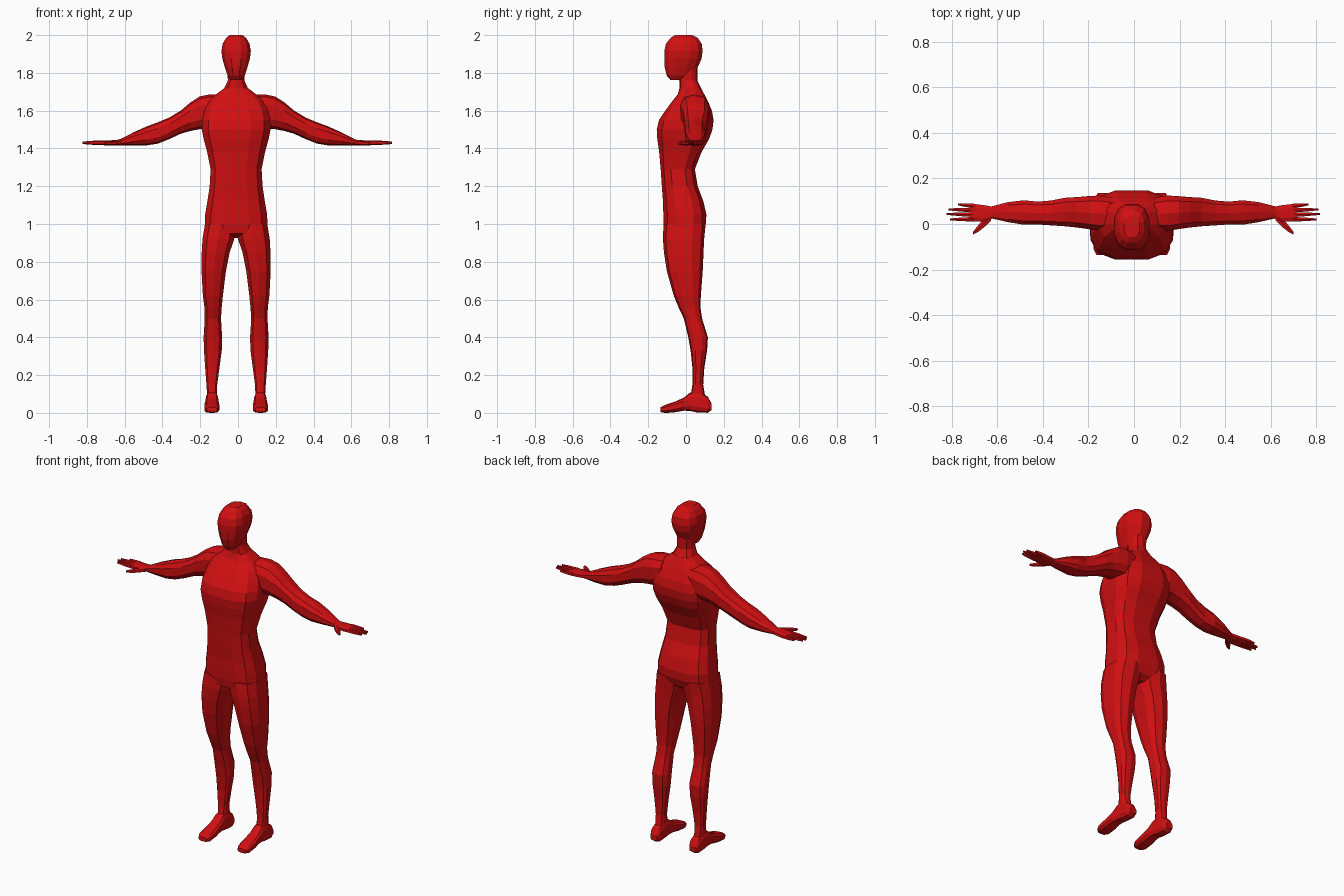
import bpy, bmesh, math

BODY_X = -0.010   # body axis
ARM_X = -0.003    # arm span axis

skin = bpy.data.materials.new("red")
skin.diffuse_color = (0.64, 0.005, 0.006, 1)


def loft(name, axis, rings, sides=12, power=2.7, side=1, shift=BODY_X):
    """Skin rounded-box rings (position, a_min, a_max, b_min, b_max) along an axis."""
    bm = bmesh.new()
    angles = [2 * math.pi * (i + 0.5) / sides for i in range(sides)]
    shape = lambda v: math.copysign(abs(v) ** (2 / power), v)
    peak = max(shape(math.cos(t)) for t in angles)
    loops = []
    for p, a0, a1, b0, b1 in rings:
        loop = []
        for t in angles:
            a = (a0 + a1) / 2 + (a1 - a0) / 2 * shape(math.cos(t)) / peak
            b = (b0 + b1) / 2 + (b1 - b0) / 2 * shape(math.sin(t)) / peak
            x, y, z = {"x": (p, a, b), "y": (a, p, b), "z": (a, b, p)}[axis]
            loop.append(bm.verts.new((x * side + shift, y, z)))
        loops.append(loop)
    for lo, hi in zip(loops, loops[1:]):
        for i in range(sides):
            j = (i + 1) % sides
            bm.faces.new((lo[i], lo[j], hi[j], hi[i]))
    bm.faces.new(loops[0])
    bm.faces.new(loops[-1])
    bmesh.ops.recalc_face_normals(bm, faces=bm.faces)
    mesh = bpy.data.meshes.new(name)
    bm.to_mesh(mesh)
    bm.free()
    mesh.materials.append(skin)
    obj = bpy.data.objects.new(name, mesh)
    bpy.context.collection.objects.link(obj)
    return obj


def upright(name, rows, **kw):
    """Symmetric loft along z from (z, half_width, y_front, y_back)."""
    return loft(name, "z", [(z, -w, w, f, b) for z, w, f, b in rows], **kw)


# Torso from crotch to shoulders
upright("torso", [
    (0.925, 0.03, -0.05, 0.05), (0.95, 0.135, -0.11, 0.085),
    (1.00, 0.166, -0.118, 0.105), (1.05, 0.164, -0.12, 0.108),
    (1.12, 0.152, -0.122, 0.092), (1.20, 0.140, -0.128, 0.062),
    (1.29, 0.135, -0.134, 0.047), (1.38, 0.153, -0.142, 0.082),
    (1.45, 0.172, -0.152, 0.122), (1.50, 0.182, -0.155, 0.140),
    (1.55, 0.180, -0.143, 0.146), (1.60, 0.168, -0.110, 0.137),
    (1.65, 0.145, -0.073, 0.115), (1.685, 0.108, -0.045, 0.098),
    (1.72, 0.062, -0.032, 0.078)], power=3)

# Neck and head
upright("neck", [(1.67, 0.10, -0.04, 0.10), (1.72, 0.062, -0.033, 0.078),
                 (1.76, 0.044, -0.034, 0.058), (1.84, 0.046, -0.035, 0.06)], sides=10)
upright("head", [
    (1.762, 0.028, -0.082, -0.03), (1.785, 0.045, -0.102, 0.035),
    (1.83, 0.060, -0.113, 0.062), (1.875, 0.073, -0.115, 0.082),
    (1.915, 0.078, -0.115, 0.088), (1.955, 0.071, -0.106, 0.083),
    (1.985, 0.053, -0.082, 0.062), (2.00, 0.034, -0.058, 0.032)], sides=12, power=2.5)

for label, s in (("left", 1), ("right", -1)):
    # Leg from hip to ankle
    loft(label + "_leg", "z", [
        (0.03, 0.098, 0.157, 0.03, 0.115), (0.10, 0.102, 0.154, 0.028, 0.098),
        (0.15, 0.100, 0.157, 0.035, 0.090), (0.24, 0.088, 0.164, 0.035, 0.096),
        (0.33, 0.076, 0.170, 0.026, 0.110), (0.40, 0.074, 0.172, 0.014, 0.114),
        (0.50, 0.080, 0.166, -0.010, 0.083), (0.56, 0.076, 0.168, -0.038, 0.074),
        (0.62, 0.070, 0.176, -0.062, 0.076), (0.75, 0.054, 0.183, -0.098, 0.085),
        (0.85, 0.034, 0.182, -0.113, 0.089), (0.92, 0.010, 0.178, -0.118, 0.092),
        (1.00, 0.004, 0.165, -0.115, 0.10)], sides=10, side=s)

    # Foot, heel to toe
    loft(label + "_foot", "y", [
        (0.135, 0.106, 0.150, 0.015, 0.050), (0.115, 0.098, 0.158, 0.002, 0.085),
        (0.06, 0.097, 0.159, 0.004, 0.115), (0.02, 0.095, 0.160, 0.012, 0.105),
        (-0.01, 0.093, 0.163, 0.013, 0.080), (-0.06, 0.089, 0.168, 0.004, 0.058),
        (-0.11, 0.090, 0.168, 0.000, 0.042), (-0.135, 0.102, 0.155, 0.005, 0.030)],
        sides=10, power=3, side=s)

    # Arm from shoulder to wrist
    loft(label + "_arm", "x", [
        (0.09, -0.03, 0.115, 1.53, 1.682), (0.15, -0.03, 0.125, 1.51, 1.682),
        (0.20, -0.022, 0.122, 1.505, 1.672), (0.25, -0.015, 0.118, 1.495, 1.640),
        (0.30, -0.010, 0.115, 1.48, 1.598), (0.36, -0.006, 0.103, 1.452, 1.562),
        (0.42, -0.002, 0.098, 1.428, 1.537), (0.48, -0.003, 0.104, 1.418, 1.515),
        (0.55, 0.008, 0.096, 1.417, 1.484), (0.62, 0.024, 0.078, 1.417, 1.449),
        (0.64, 0.026, 0.076, 1.417, 1.444)], sides=10, side=s, shift=ARM_X)

    # Palm
    loft(label + "_palm", "x", [
        (0.61, 0.028, 0.074, 1.420, 1.447), (0.65, 0.010, 0.082, 1.416, 1.444),
        (0.70, 0.012, 0.088, 1.416, 1.442), (0.718, 0.016, 0.088, 1.419, 1.440)],
        sides=8, power=3, side=s, shift=ARM_X)

    # Four fingers: root y, tip y, tip x
    for i, (y0, y1, tip) in enumerate([(0.021, 0.020, 0.805), (0.041, 0.044, 0.819),
                                       (0.061, 0.064, 0.812), (0.079, 0.086, 0.770)]):
        mid = (0.70 + tip) / 2
        loft(f"{label}_finger_{i + 1}", "x", [
            (0.70, y0 - 0.010, y0 + 0.010, 1.419, 1.441),
            (mid, (y0 + y1) / 2 - 0.008, (y0 + y1) / 2 + 0.008, 1.420, 1.440),
            (tip, y1 - 0.004, y1 + 0.004, 1.424, 1.436)],
            sides=6, side=s, shift=ARM_X)

    # Thumb
    loft(label + "_thumb", "x", [
        (0.625, 0.015, 0.045, 1.420, 1.442), (0.65, -0.010, 0.030, 1.418, 1.440),
        (0.68, -0.034, -0.004, 1.418, 1.437), (0.703, -0.046, -0.034, 1.421, 1.433)],
        sides=6, side=s, shift=ARM_X)
